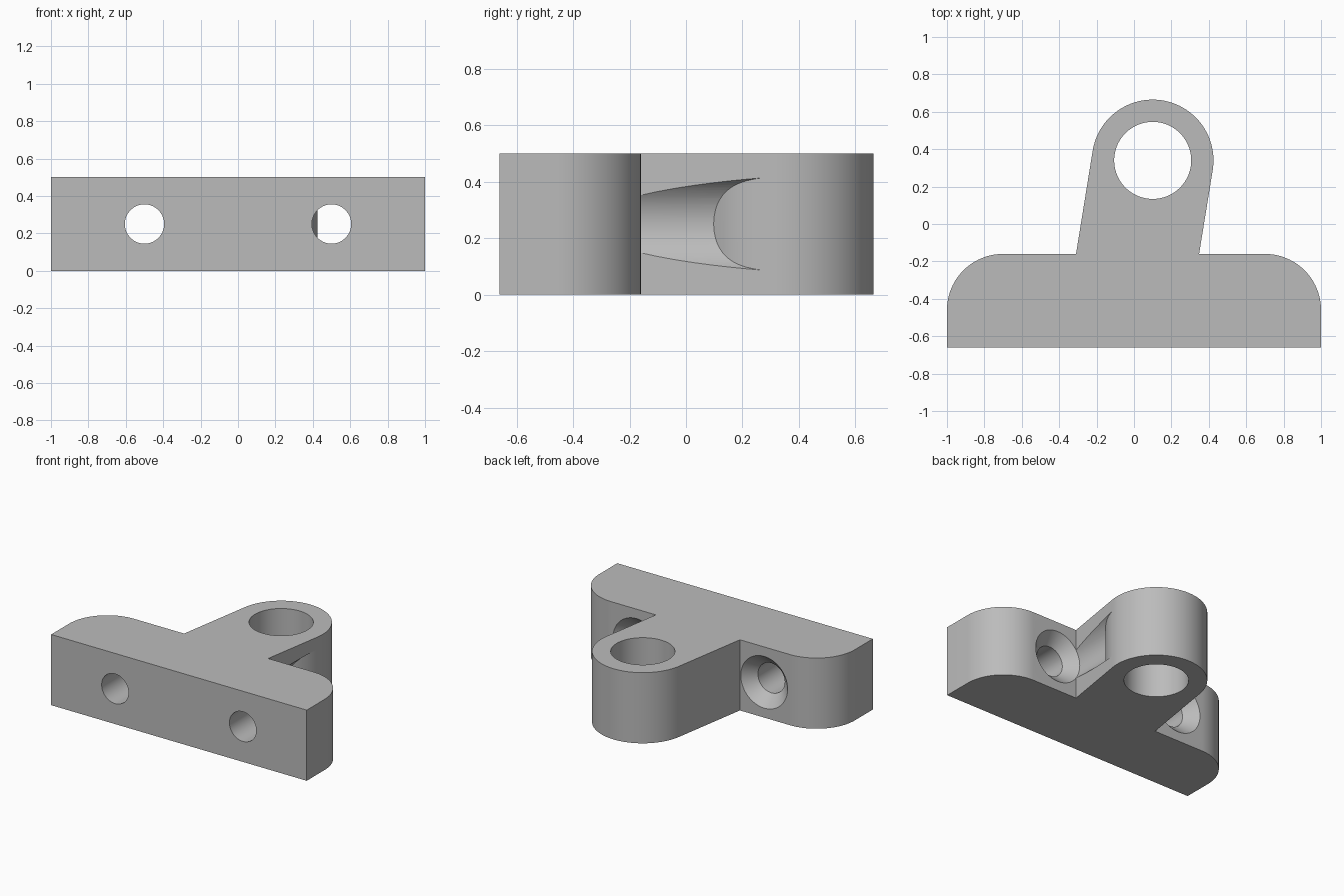
import bpy, bmesh
from math import sin, cos, pi, radians
from mathutils import Matrix

if "Cube" in bpy.data.objects:
    bpy.data.objects.remove(bpy.data.objects["Cube"])

HEIGHT = 0.5
BOSS = (0.1, 0.34)
BOSS_R, BORE_R = 0.325, 0.206
LEAN = radians(9.2)

grey = bpy.data.materials.new("plain grey")
grey.use_nodes = True
grey.diffuse_color = (0.5, 0.5, 0.5, 1)
grey.node_tree.nodes["Principled BSDF"].inputs["Base Color"].default_value = (0.5, 0.5, 0.5, 1)


def arc(centre, radius, start, end, steps):
    angles = [start + (end - start) * i / steps for i in range(steps + 1)]
    return [(centre[0] + radius * cos(a), centre[1] + radius * sin(a)) for a in angles]


def finish(name, bm):
    bmesh.ops.recalc_face_normals(bm, faces=bm.faces)
    mesh = bpy.data.meshes.new(name)
    bm.to_mesh(mesh)
    bm.free()
    mesh.materials.append(grey)
    obj = bpy.data.objects.new(name, mesh)
    bpy.context.collection.objects.link(obj)
    return obj


def prism(name, outline, bottom, top):
    bm = bmesh.new()
    face = bm.faces.new([bm.verts.new((x, y, bottom)) for x, y in outline])
    extruded = bmesh.ops.extrude_face_region(bm, geom=[face])["geom"]
    verts = [v for v in extruded if isinstance(v, bmesh.types.BMVert)]
    bmesh.ops.translate(bm, verts=verts, vec=(0, 0, top - bottom))
    return finish(name, bm)


def lathe(name, x, profile, steps=96):
    """Revolve (radius, y) points around a front-to-back axis."""
    bm = bmesh.new()
    rings = [[bm.verts.new((x + px, y, HEIGHT / 2 + pz))
              for px, pz in arc((0, 0), r, 0, 2 * pi, steps)[:-1]] for r, y in profile]
    for a, b in zip(rings, rings[1:]):
        for i in range(steps):
            j = (i + 1) % steps
            bm.faces.new((a[i], a[j], b[j], b[i]))
    bm.faces.new(rings[0])
    bm.faces.new(rings[-1])
    return finish(name, bm)


def cut(target, cutter):
    mod = target.modifiers.new("cut", 'BOOLEAN')
    mod.operation, mod.solver, mod.object = 'DIFFERENCE', 'EXACT', cutter
    bpy.context.view_layer.objects.active = target
    bpy.ops.object.modifier_apply(modifier=mod.name)
    bpy.data.objects.remove(cutter)


# Bracket outline: rounded base bar with a leaning lug
left_foot, right_foot = (-0.31, -0.16), (0.348, -0.16)
outline = [(-1, -0.66), (1, -0.66)]
outline += arc((0.7, -0.46), 0.3, 0, pi / 2, 24)
outline += [right_foot]
outline += arc(BOSS, BOSS_R, -LEAN, pi - LEAN, 64)
outline += [left_foot]
outline += arc((-0.7, -0.46), 0.3, pi / 2, pi, 24)
bracket = prism("bracket", outline, 0, HEIGHT)

# Vertical bore through the lug
cut(bracket, prism("bore_cutter", arc(BOSS, BORE_R, 0, 2 * pi, 96)[:-1], -0.1, 0.6))

# Countersunk screw holes, with tool clearance that stops at the round boss
for x in (-0.5, 0.5):
    hole = lathe("screw_cutter", x, [(0.105, -0.8), (0.105, -0.24), (0.183, -0.16), (0.183, 0.275)])
    cut(hole, prism("boss_guard", arc(BOSS, BOSS_R, 0, 2 * pi, 128)[:-1], -0.1, 0.6))
    cut(bracket, hole)

bpy.ops.object.select_all(action='DESELECT')
bracket.select_set(True)
bpy.context.view_layer.objects.active = bracket
bpy.ops.object.shade_smooth_by_angle(angle=radians(25))
